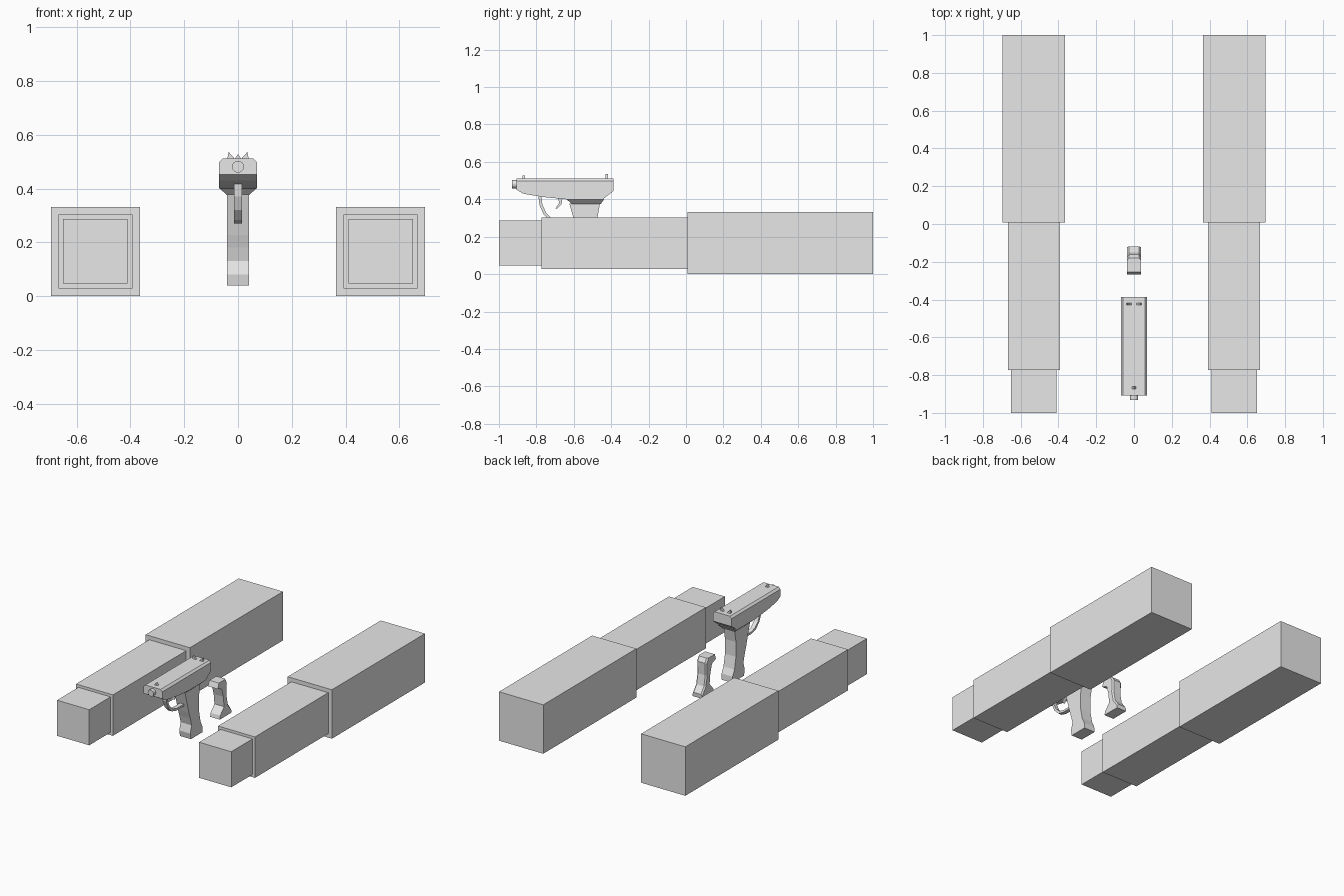
import bpy, bmesh, math
from mathutils import Matrix

cube = bpy.data.objects.get("Cube")
if cube:
    bpy.data.objects.remove(cube, do_unlink=True)

grey = bpy.data.materials.new("light_grey")
grey.use_nodes = True
grey.diffuse_color = (0.8, 0.8, 0.8, 1)
grey.node_tree.nodes["Principled BSDF"].inputs["Base Color"].default_value = (0.8, 0.8, 0.8, 1)


def finish(name, bm):
    bmesh.ops.recalc_face_normals(bm, faces=bm.faces)
    mesh = bpy.data.meshes.new(name)
    bm.to_mesh(mesh)
    bm.free()
    mesh.materials.append(grey)
    obj = bpy.data.objects.new(name, mesh)
    bpy.context.collection.objects.link(obj)
    return obj


def box(name, x, y, z):
    """Box from (min, max) pairs."""
    bm = bmesh.new()
    bmesh.ops.create_cube(bm, size=1)
    for v in bm.verts:
        v.co = [r[0] if c < 0 else r[1] for c, r in zip(v.co, (x, y, z))]
    return finish(name, bm)


def side_prism(name, profile, half, bevel=0, rule=None):
    """Extrude a (y, z) outline across x, bevelling the edges picked by rule."""
    bm = bmesh.new()
    face = bm.faces.new([bm.verts.new((-half, y, z)) for y, z in profile])
    ext = bmesh.ops.extrude_face_region(bm, geom=[face])["geom"]
    for v in ext:
        if isinstance(v, bmesh.types.BMVert):
            v.co.x = half
    if bevel:
        edges = [e for e in bm.edges
                 if abs(e.verts[0].co.x - e.verts[1].co.x) < 1e-5 and rule(e)]
        bmesh.ops.bevel(bm, geom=edges, offset=bevel, segments=1, affect='EDGES')
    return finish(name, bm)


def front_prism(name, outline, y0, y1):
    """Extrude an (x, z) outline along y."""
    bm = bmesh.new()
    face = bm.faces.new([bm.verts.new((x, y0, z)) for x, z in outline])
    ext = bmesh.ops.extrude_face_region(bm, geom=[face])["geom"]
    for v in ext:
        if isinstance(v, bmesh.types.BMVert):
            v.co.y = y1
    return finish(name, bm)


# Two stepped square beams
sections = [("rear", 0.165, 0.008, 1.0), ("middle", 0.138, -0.773, 0.008),
            ("front", 0.12, -1.0, -0.773)]
for side, cx in (("right", -0.53), ("left", 0.53)):
    for part, h, y0, y1 in sections:
        box(f"{side}_beam_{part}", (cx - h, cx + h), (y0, y1), (0.166 - h, 0.166 + h))

# Slide with chamfered top edges
side_prism("slide",
           [(-0.907, 0.512), (-0.907, 0.452), (-0.87, 0.43), (-0.77, 0.413),
            (-0.64, 0.4), (-0.445, 0.4), (-0.387, 0.445), (-0.387, 0.512)],
           0.07, 0.013, lambda e: all(v.co.z > 0.51 for v in e.verts))

# Tapered collar between slide and grip
bm = bmesh.new()
bmesh.ops.create_cube(bm, size=1)
for v in bm.verts:
    top = v.co.z > 0
    hx, y0, y1 = (0.07, -0.64, -0.437) if top else (0.042, -0.612, -0.455)
    v.co = (math.copysign(hx, v.co.x), y0 if v.co.y < 0 else y1, 0.402 if top else 0.376)
finish("collar", bm)

# Grip
side_prism("grip",
           [(-0.624, 0.378), (-0.602, 0.3), (-0.582, 0.227), (-0.566, 0.18),
            (-0.553, 0.13), (-0.567, 0.08), (-0.56, 0.04), (-0.435, 0.04),
            (-0.438, 0.08), (-0.458, 0.12), (-0.474, 0.2), (-0.474, 0.3),
            (-0.46, 0.378)], 0.041)

# Detached backstrap behind the grip
side_prism("backstrap",
           [(-0.245, 0.05), (-0.122, 0.05), (-0.12, 0.078), (-0.152, 0.12),
            (-0.166, 0.19), (-0.162, 0.272), (-0.18, 0.3), (-0.255, 0.3),
            (-0.268, 0.265), (-0.225, 0.248), (-0.208, 0.19), (-0.2, 0.12),
            (-0.24, 0.075)], 0.036, 0.009,
           lambda e: all(v.co.y > -0.19 and v.co.z > 0.06 for v in e.verts))

# Trigger guard: a bent strip
outer = [(-0.79, 0.42), (-0.783, 0.37), (-0.762, 0.32), (-0.725, 0.283),
         (-0.68, 0.27), (-0.585, 0.27)]
inner = [(-0.585, 0.284), (-0.675, 0.284), (-0.715, 0.296), (-0.748, 0.328),
         (-0.768, 0.372), (-0.773, 0.42)]
side_prism("trigger_guard", outer + inner, 0.014)

# Trigger
side_prism("trigger",
           [(-0.685, 0.41), (-0.678, 0.38), (-0.697, 0.352), (-0.69, 0.348),
            (-0.665, 0.375), (-0.66, 0.41)], 0.011)

# Muzzle
bm = bmesh.new()
bmesh.ops.create_cone(bm, cap_ends=True, segments=20, radius1=0.022, radius2=0.022,
                      depth=0.045,
                      matrix=Matrix.Translation((0, -0.908, 0.481))
                      @ Matrix.Rotation(math.pi / 2, 4, 'X'))
finish("muzzle", bm)

# Sights
for side, s in (("right", -1), ("left", 1)):
    front_prism(f"{side}_rear_sight",
                [(s * 0.01, 0.508), (s * 0.04, 0.508), (s * 0.035, 0.536)],
                -0.43, -0.418)
front_prism("front_sight", [(-0.014, 0.508), (0.014, 0.508), (0, 0.528)], -0.874, -0.86)
